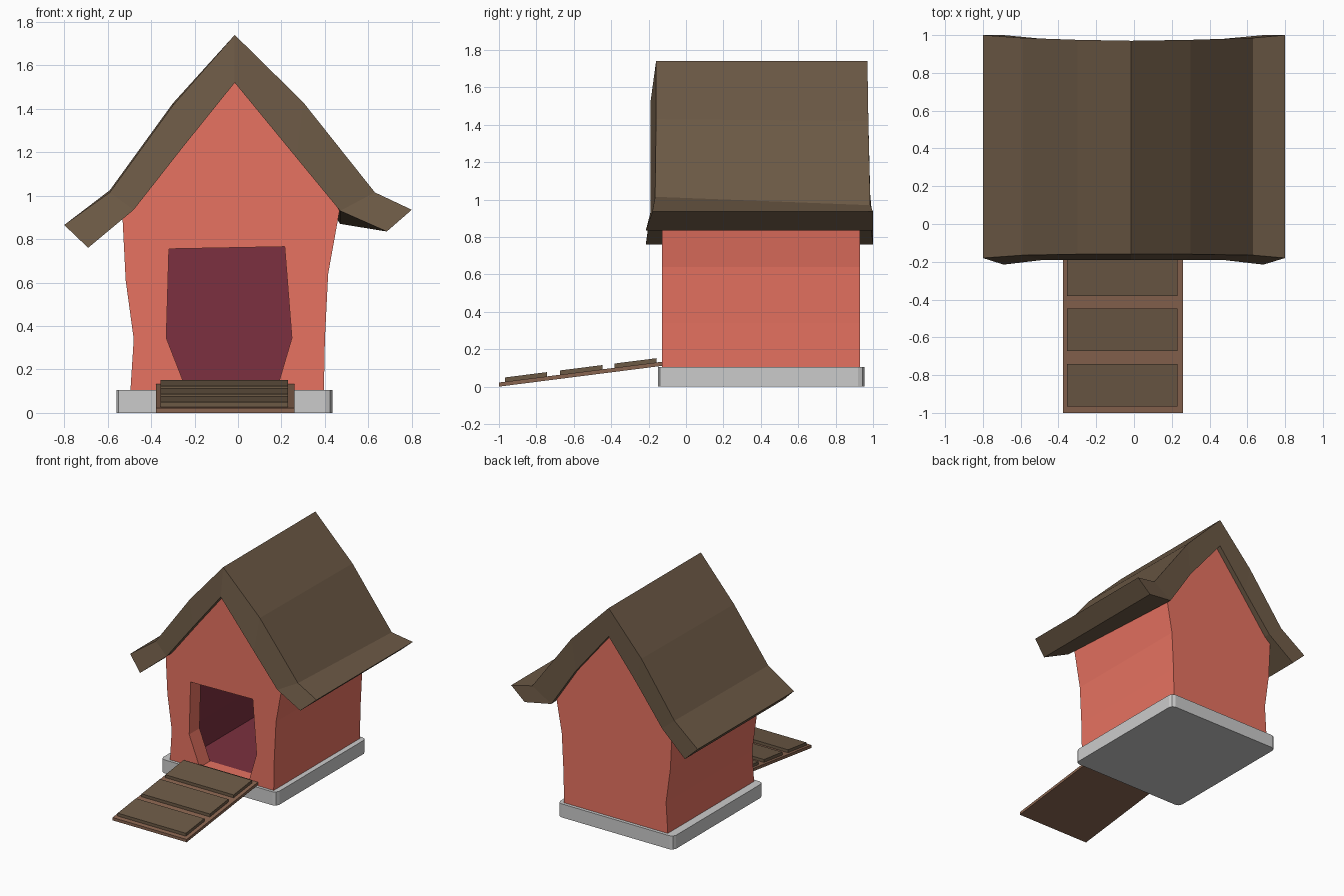
import bpy, bmesh

if "Cube" in bpy.data.objects:
    bpy.data.objects.remove(bpy.data.objects["Cube"])


def material(name, rgb):
    m = bpy.data.materials.new(name)
    m.diffuse_color = (*rgb, 1)
    m.use_nodes = True
    m.node_tree.nodes["Principled BSDF"].inputs["Base Color"].default_value = m.diffuse_color
    return m


WALL = material("wall_red", (0.80, 0.17, 0.12))
INNER = material("inside_maroon", (0.20, 0.03, 0.05))
ROOF = material("roof_brown", (0.15, 0.10, 0.06))
WOOD = material("ramp_wood", (0.25, 0.13, 0.08))


def make_object(name, verts, faces, mat=None):
    bm = bmesh.new()
    vs = [bm.verts.new(v) for v in verts]
    for f in faces:
        bm.faces.new([vs[i] for i in f])
    bmesh.ops.recalc_face_normals(bm, faces=bm.faces)
    mesh = bpy.data.meshes.new(name)
    bm.to_mesh(mesh)
    bm.free()
    ob = bpy.data.objects.new(name, mesh)
    bpy.context.collection.objects.link(ob)
    if mat:
        mesh.materials.append(mat)
    return ob


def prism(name, profile, y0, y1, mat=None):
    """Extrude an x-z profile along y."""
    n = len(profile)
    verts = [(x, y, z) for y in (y0, y1) for x, z in profile]
    faces = [range(n), range(n, 2 * n)]
    faces += [(i, (i + 1) % n, n + (i + 1) % n, n + i) for i in range(n)]
    return make_object(name, verts, faces, mat)


def sloped_board(name, x0, x1, front, back, thick, mat):
    """Board between two (y, z) underside points."""
    verts = [(x, y, z + dz) for x in (x0, x1)
             for (y, z), dz in ((front, 0), (back, 0), (back, thick), (front, thick))]
    faces = [(0, 1, 2, 3), (4, 5, 6, 7)]
    faces += [(i, (i + 1) % 4, 4 + (i + 1) % 4, 4 + i) for i in range(4)]
    return make_object(name, verts, faces, mat)


def cut(target, cutter):
    mod = target.modifiers.new("cut", 'BOOLEAN')
    mod.solver = 'EXACT'
    mod.material_mode = 'TRANSFER'
    mod.object = cutter
    bpy.context.view_layer.objects.active = target
    bpy.ops.object.modifier_apply(modifier=mod.name)
    bpy.data.objects.remove(cutter)


# Base slab with chamfered corners
x0, x1, y0, y1, c = -0.56, 0.435, -0.15, 0.955, 0.035
k = c * 0.3
outline = []
for cx, cy, sx, sy, flip in ((x0, y0, 1, 1, 0), (x1, y0, -1, 1, 1),
                             (x1, y1, -1, -1, 0), (x0, y1, 1, -1, 1)):
    corner = [(cx, cy + sy * c), (cx + sx * k, cy + sy * k), (cx + sx * c, cy)]
    outline += corner[::-1] if flip else corner
n = len(outline)
make_object("base", [(x, y, z) for z in (0, 0.105) for x, y in outline],
            [range(n), range(n, 2 * n)]
            + [(i, (i + 1) % n, n + (i + 1) % n, n + i) for i in range(n)])

# Crooked walls, hollowed out, with a doorway
walls = prism("walls", [(-0.496, 0.09), (-0.48, 0.34), (-0.517, 0.61), (-0.532, 0.905),
                        (-0.48, 0.95), (-0.015, 1.535), (0.47, 0.945),
                        (0.415, 0.64), (0.40, 0.34), (0.395, 0.09)], -0.127, 0.93, WALL)
room = prism("room_cutter", [(-0.41, 0.11), (-0.40, 0.34), (-0.43, 0.60), (-0.44, 0.86),
                             (-0.015, 1.37), (0.38, 0.88), (0.33, 0.64),
                             (0.32, 0.34), (0.31, 0.11)], 0.0, 0.83, INNER)
door = prism("door_cutter", [(-0.24, 0.114), (-0.33, 0.345), (-0.318, 0.755),
                             (0.215, 0.765), (0.248, 0.345), (0.18, 0.114)],
             -0.3, 0.03, WALL)
cut(walls, room)
cut(walls, door)

# Roof: (x, z, front y, back y, back z shift) along the top and underside
top = [(-0.80, 0.865, -0.18, 1.0, 0), (-0.59, 1.015, -0.165, 0.985, 0.01),
       (-0.30, 1.415, -0.16, 0.975, 0.01), (-0.015, 1.74, -0.16, 0.97, 0),
       (0.30, 1.43, -0.16, 0.975, -0.01), (0.63, 1.015, -0.165, 0.985, -0.045),
       (0.80, 0.935, -0.18, 1.0, 0)]
under = [(-0.69, 0.76, -0.215, 1.0, 0), (-0.48, 0.935, -0.19, 0.98, 0),
         (-0.25, 1.228, -0.19, 0.97, 0), (-0.015, 1.52, -0.19, 0.97, 0),
         (0.27, 1.173, -0.19, 0.97, 0), (0.47, 0.93, -0.19, 0.98, -0.06),
         (0.685, 0.835, -0.215, 1.0, 0)]
verts = []
for t, u in zip(top, under):
    for x, z, yf, yb, dz in (t, u):
        verts += [(x, yf, z), (x, yb, z + dz)]
ring = (0, 1, 3, 2)
faces = [ring, [24 + i for i in ring]]
for s in range(6):
    for a, b in zip(ring, ring[1:] + ring[:1]):
        faces.append((4 * s + a, 4 * s + b, 4 * s + 4 + b, 4 * s + 4 + a))
make_object("roof", verts, faces, ROOF)

# Ramp with three treads
sloped_board("ramp", -0.377, 0.26, (-1.0, 0.0), (-0.12, 0.112), 0.022, WOOD)
for i, (ya, yb) in enumerate(((-0.967, -0.742), (-0.673, -0.447), (-0.382, -0.158))):
    za, zb = (0.02 + (y + 1.0) * 0.127 for y in (ya, yb))
    sloped_board(f"ramp_tread_{i + 1}", -0.356, 0.23, (ya, za), (yb, zb), 0.025, ROOF)
